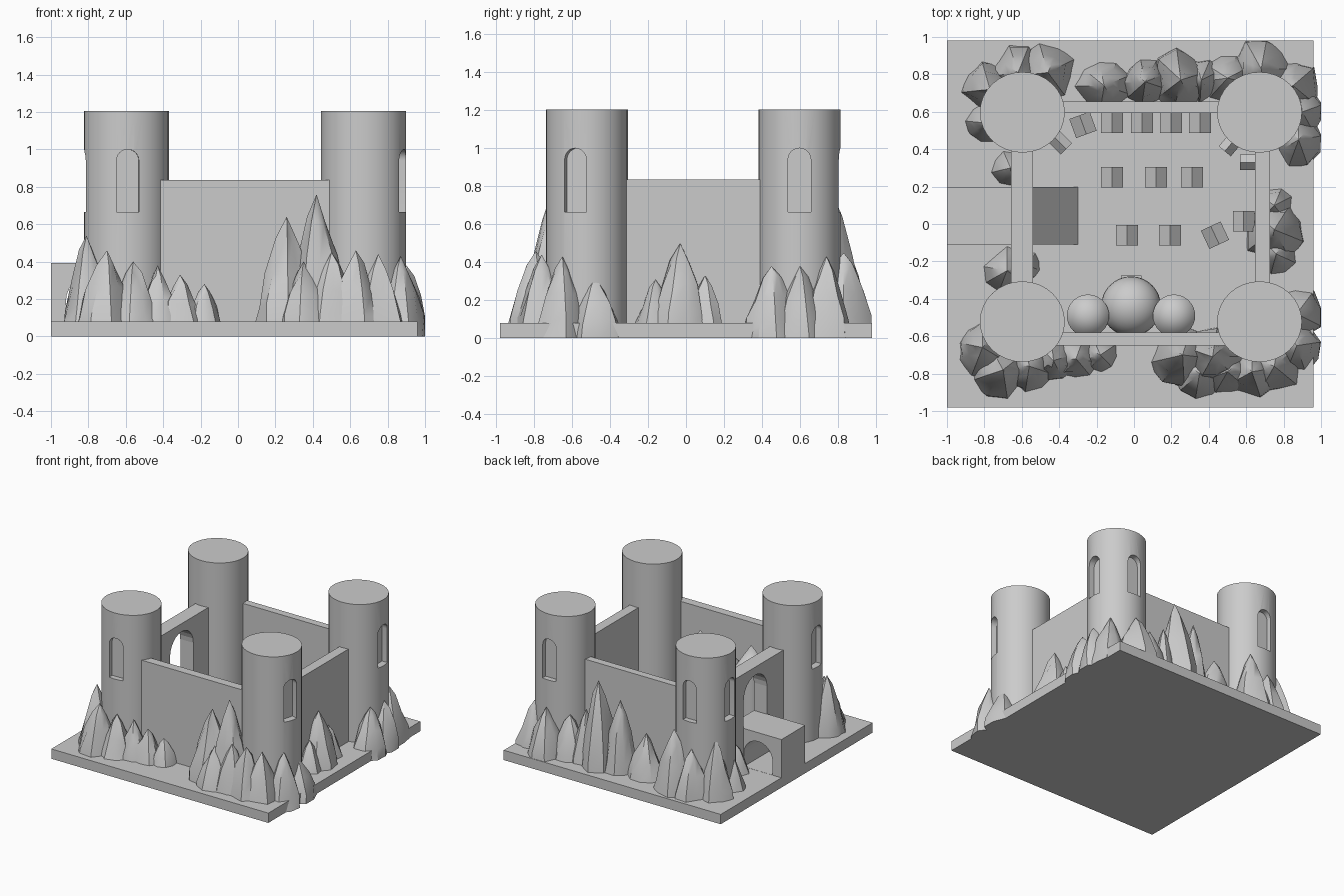
import bpy, bmesh, math, random
from math import cos, sin, pi, radians
from mathutils import Matrix

random.seed(4)
start_cube = bpy.data.objects.get("Cube")
if start_cube:
    bpy.data.objects.remove(start_cube)

stone = bpy.data.materials.new("plain grey stone")
stone.use_nodes = True
GREY = (0.6, 0.6, 0.6, 1)
stone.diffuse_color = GREY
stone.node_tree.nodes["Principled BSDF"].inputs["Base Color"].default_value = GREY


def finish(name, bm):
    bmesh.ops.recalc_face_normals(bm, faces=bm.faces[:])
    mesh = bpy.data.meshes.new(name)
    bm.to_mesh(mesh)
    bm.free()
    mesh.materials.append(stone)
    obj = bpy.data.objects.new(name, mesh)
    bpy.context.collection.objects.link(obj)
    return obj


def activate(obj):
    bpy.ops.object.select_all(action='DESELECT')
    obj.select_set(True)
    bpy.context.view_layer.objects.active = obj


def smooth(obj, angle=30):
    activate(obj)
    bpy.ops.object.shade_smooth_by_angle(angle=radians(angle))


def box(name, x0, x1, y0, y1, z0, z1):
    return prism(name, [(x0, z0), (x1, z0), (x1, z1), (x0, z1)], 'y', y0, y1)


def prism(name, outline, axis, lo, hi):
    """Extrude an upright outline along the x or y axis."""
    bm = bmesh.new()
    place = (lambda a, b, c: (c, a, b)) if axis == 'x' else (lambda a, b, c: (a, c, b))
    ends = [[bm.verts.new(place(a, b, c)) for a, b in outline] for c in (lo, hi)]
    for end in ends:
        bm.faces.new(end)
    n = len(outline)
    for i in range(n):
        j = (i + 1) % n
        bm.faces.new((ends[0][i], ends[0][j], ends[1][j], ends[1][i]))
    return finish(name, bm)


def arch(centre, width, bottom, top, steps=12):
    r = width / 2
    curve = [(centre + r * cos(pi * i / steps), top - r + r * sin(pi * i / steps))
             for i in range(steps + 1)]
    return [(centre - r, bottom), (centre + r, bottom)] + curve


def cut(obj, cutter):
    cutter.hide_render = True
    mod = obj.modifiers.new("opening", 'BOOLEAN')
    mod.operation, mod.solver, mod.object = 'DIFFERENCE', 'EXACT', cutter
    activate(obj)
    bpy.ops.object.modifier_apply(modifier=mod.name)
    bpy.data.objects.remove(cutter)


def turned(name, x, y, profile, segments=32, squash=1.0):
    """Revolve (radius, height) points about a vertical axis."""
    bm = bmesh.new()
    rings = []
    for r, z in profile:
        if r == 0:
            rings.append([bm.verts.new((x, y, z))])
        else:
            rings.append([bm.verts.new((x + r * cos(2 * pi * i / segments),
                                        y + r * squash * sin(2 * pi * i / segments), z))
                          for i in range(segments)])
    for low, high in zip(rings, rings[1:]):
        for i in range(segments):
            j = (i + 1) % segments
            if len(high) == 1:
                bm.faces.new((low[i], low[j], high[0]))
            else:
                bm.faces.new((low[i], low[j], high[j], high[i]))
    for ring in (rings[0], rings[-1]):
        if len(ring) > 1:
            bm.faces.new(ring)
    return finish(name, bm)


# Ground slab
GROUND = 0.08
box("ground_slab", -1, 0.96, -0.98, 0.98, 0, GROUND)

# Towers with arched recessed windows, given by facing angle
LEFT, RIGHT, FRONT, BACK = -0.597, 0.671, -0.522, 0.597
towers = {
    "front_right_tower": (LEFT, FRONT, (-88, 180)),
    "front_left_tower": (RIGHT, FRONT, (-16,)),
    "back_right_tower": (LEFT, BACK, (90, 180)),
    "back_left_tower": (RIGHT, BACK, (0, 90)),
}
for name, (x, y, windows) in towers.items():
    tower = turned(name, x, y, [(0.227, GROUND / 2), (0.227, 1.205)], squash=0.95)
    for angle in windows:
        cutter = prism("window_cutter", arch(0, 0.12, 0.665, 1.0), 'x', 0.17, 0.3)
        cutter.data.transform(Matrix.Translation((x, y, 0))
                              @ Matrix.Rotation(radians(angle), 4, 'Z'))
        cut(tower, cutter)
    smooth(tower)

# Curtain walls
TOP = 0.835
box("front_wall", LEFT, RIGHT, -0.65, -0.58, GROUND, TOP)
box("back_wall", LEFT, RIGHT, 0.594, 0.655, GROUND, TOP)
box("left_wall", 0.647, 0.727, FRONT, BACK, GROUND, TOP)
gate_wall = box("gate_wall", -0.658, -0.54, FRONT, BACK, GROUND, TOP)
cut(gate_wall, prism("gate_cutter", arch(0.045, 0.3, 0.39, 0.77), 'x', -0.8, -0.4))

# Bridge to the gate with a ramp down into the yard
bridge = prism("gate_bridge", [(-1, GROUND), (-1, 0.392), (-0.54, 0.392), (-0.3, GROUND)],
               'y', -0.11, 0.197)
cut(bridge, prism("bridge_cutter", arch(-0.79, 0.26, 0.081, 0.32), 'y', -0.3, 0.4))

# Gabled houses
houses = [(x, 0.54, 0) for x in (-0.118, 0.043, 0.198, 0.353)]
houses += [(x, 0.25, 0) for x in (-0.118, 0.118, 0.31)]
houses += [(x, -0.06, 0) for x in (-0.037, 0.193)]
houses += [(0.433, -0.06, 25), (0.586, 0.015, 0), (-0.273, 0.53, 20),
           (-0.4, 0.44, 45), (0.52, 0.43, -40), (0.62, 0.33, 90)]
for i, (x, y, angle) in enumerate(houses):
    w = 0.058 if i < 12 else 0.042
    house = prism(f"house_{i + 1}", [(-w, 0), (w, 0), (w, 0.1), (0, 0.1 + w), (-w, 0.1)],
                  'y', -0.054, 0.054)
    house.location = (x, y, GROUND)
    house.rotation_euler.z = radians(angle)

# Domed hall with two spired turrets and a porch
dome = [(0.16 * cos(pi * i / 16), 0.42 + 0.16 * sin(pi * i / 16)) for i in range(8)]
smooth(turned("domed_hall", -0.016, -0.44, [(0.16, GROUND)] + dome + [(0, 0.58)]))
for side, x in (("right", -0.246), ("left", 0.214)):
    smooth(turned(f"{side}_turret", x, -0.49,
                  [(0.09, GROUND), (0.09, 0.53), (0.113, 0.53), (0, 0.7)]))
box("hall_porch", -0.07, 0.04, -0.4, -0.275, GROUND, 0.25)


# Craggy rocks: each peak is a jagged cone (x, y, radius, height)
def rocks(name, peaks, sides=9):
    bm = bmesh.new()
    for px, py, radius, height in peaks:
        rings = []
        wobble = [random.uniform(0.82, 1.12) for _ in range(sides)]
        spin = random.random()
        for r, h in ((1, 0), (0.85, 0.25), (0.6, 0.55), (0.3, 0.82)):
            ring = []
            for i in range(sides):
                a = 2 * pi * (i + spin) / sides
                d = radius * r * wobble[i] * random.uniform(0.92, 1.08)
                z = height * (h + (random.uniform(-0.05, 0.05) if h else 0))
                ring.append(bm.verts.new((max(-0.96, min(1.0, px + d * cos(a))),
                                          max(-0.95, min(0.98, py + d * sin(a))), z)))
            rings.append(ring)
        tip = bm.verts.new((px, py, height))
        for i in range(sides):
            j = (i + 1) % sides
            for low, high in zip(rings, rings[1:]):
                bm.faces.new((low[i], low[j], high[j], high[i]))
            bm.faces.new((rings[-1][i], rings[-1][j], tip))
        bm.faces.new(rings[0])
    smooth(finish(name, bm), 35)


rocks("front_right_rocks", [
    (-0.81, -0.66, 0.16, 0.54), (-0.7, -0.78, 0.17, 0.46), (-0.56, -0.76, 0.15, 0.4),
    (-0.43, -0.73, 0.13, 0.38), (-0.31, -0.72, 0.13, 0.33), (-0.18, -0.7, 0.11, 0.28)])
rocks("front_left_rocks", [
    (0.26, -0.7, 0.18, 0.64), (0.42, -0.71, 0.17, 0.76), (0.35, -0.8, 0.15, 0.4),
    (0.5, -0.79, 0.14, 0.45), (0.63, -0.79, 0.16, 0.46), (0.75, -0.76, 0.16, 0.44),
    (0.87, -0.65, 0.14, 0.43), (0.87, -0.48, 0.15, 0.33)])
rocks("left_rocks", [(0.75, -0.03, 0.17, 0.5), (0.76, -0.16, 0.12, 0.31),
                     (0.75, 0.1, 0.12, 0.33)])
rocks("back_left_rocks", [
    (0.88, 0.45, 0.15, 0.38), (0.9, 0.6, 0.14, 0.38), (0.85, 0.74, 0.15, 0.43),
    (0.68, 0.83, 0.17, 0.45), (0.5, 0.78, 0.15, 0.42)])
rocks("back_rocks", [(0.25, 0.77, 0.17, 0.76), (0.06, 0.76, 0.14, 0.65),
                     (0.36, 0.77, 0.13, 0.5), (-0.16, 0.74, 0.16, 0.43)])
rocks("back_right_rocks", [(-0.46, 0.81, 0.17, 0.57), (-0.62, 0.81, 0.16, 0.45),
                           (-0.77, 0.72, 0.15, 0.54), (-0.79, 0.54, 0.12, 0.35)])
rocks("gate_rocks", [(-0.66, 0.3, 0.13, 0.3), (-0.68, -0.25, 0.14, 0.3),
                     (-0.57, -0.22, 0.1, 0.22)])
